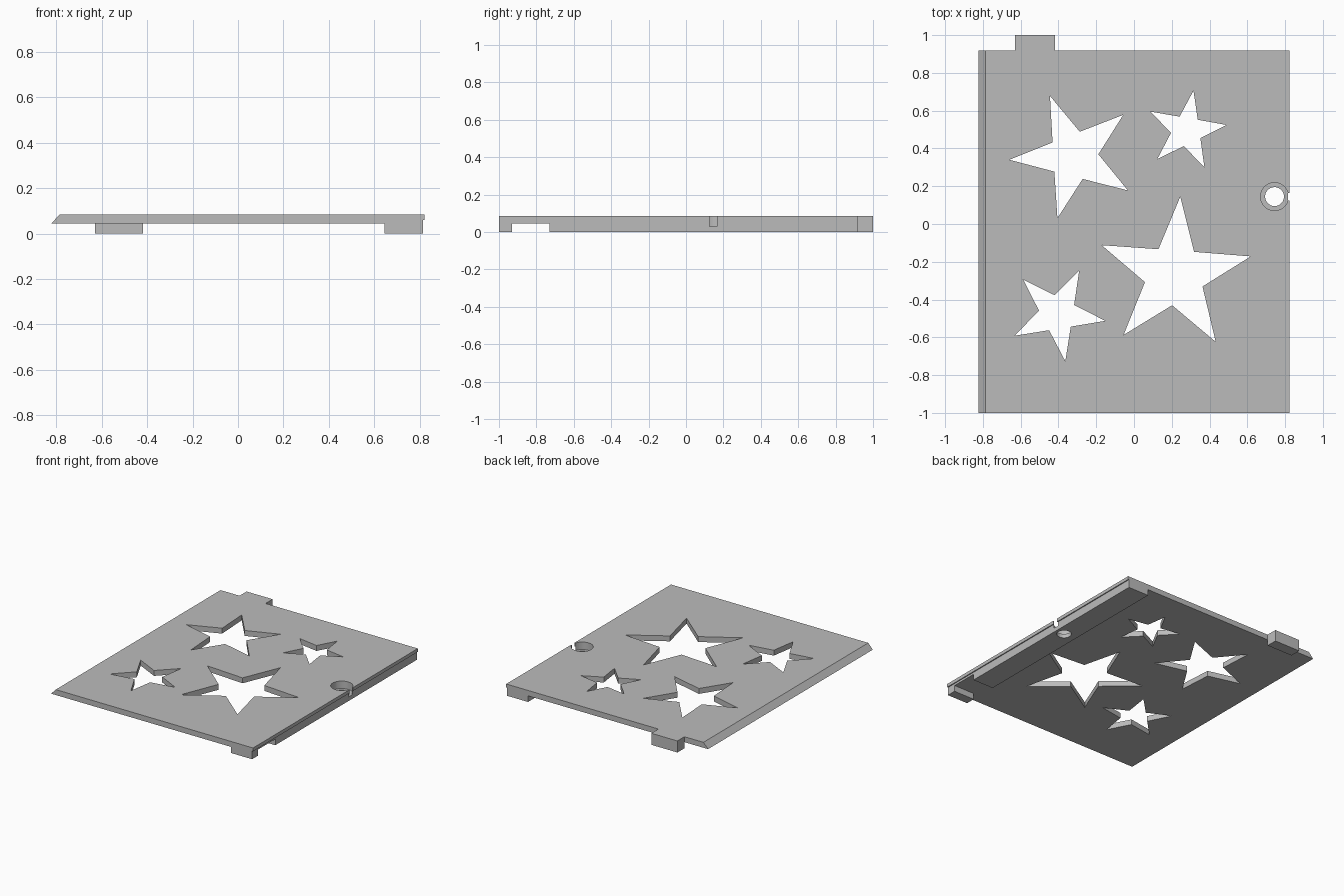
import bpy
import bmesh
from math import cos, sin, pi, radians

if "Cube" in bpy.data.objects:
    bpy.data.objects.remove(bpy.data.objects["Cube"], do_unlink=True)

GREY = (0.5, 0.5, 0.5, 1.0)
grey = bpy.data.materials.new("plain_grey")
grey.use_nodes = True
grey.diffuse_color = GREY
grey.node_tree.nodes["Principled BSDF"].inputs["Base Color"].default_value = GREY


def prism(name, points, offset):
    """Extrude a closed outline of 3D points along an offset."""
    bm = bmesh.new()
    face = bm.faces.new([bm.verts.new(p) for p in points])
    out = bmesh.ops.extrude_face_region(bm, geom=[face])
    moved = [g for g in out["geom"] if isinstance(g, bmesh.types.BMVert)]
    bmesh.ops.translate(bm, verts=moved, vec=offset)
    bmesh.ops.recalc_face_normals(bm, faces=bm.faces)
    mesh = bpy.data.meshes.new(name)
    bm.to_mesh(mesh)
    bm.free()
    mesh.materials.append(grey)
    obj = bpy.data.objects.new(name, mesh)
    bpy.context.collection.objects.link(obj)
    return obj


def box(name, x0, x1, y0, y1, z0, z1):
    outline = [(x0, y0, z0), (x1, y0, z0), (x1, y1, z0), (x0, y1, z0)]
    return prism(name, outline, (0, 0, z1 - z0))


def radial(name, cx, cy, radii, count, turn, z0, z1):
    """Upright prism whose corners cycle through the given radii."""
    outline = []
    for i in range(count):
        a = turn + 2 * pi * i / count
        r = radii[i % len(radii)]
        outline.append((cx + r * cos(a), cy + r * sin(a), z0))
    return prism(name, outline, (0, 0, z1 - z0))


def cut(target, cutter):
    mod = target.modifiers.new("cut", "BOOLEAN")
    mod.operation = "DIFFERENCE"
    mod.solver = "EXACT"
    mod.object = cutter
    cutter.hide_render = True
    cutters.append(cutter)


cutters = []
FRONT, BACK = -1.0, 0.918
UNDER, TOP = 0.045, 0.085

# Panel with a sloped left edge, a rail under the right edge and a thin lip
profile = [(-0.8225, UNDER), (0.645, UNDER), (0.645, 0), (0.815, 0),
           (0.815, 0.06), (0.8225, 0.06), (0.8225, TOP), (-0.785, TOP)]
panel = prism("panel", [(x, FRONT, z) for x, z in profile], (0, BACK - FRONT, 0))

# Gap in the rail near the front
cut(panel, box("rail_gap", 0.6, 0.9, -0.93, -0.73, -0.1, UNDER))

# Star windows: centre, size and turn
stars = [(-0.32, 0.361, 0.341, 183.5), (0.278, 0.494, 0.215, 80.1),
         (0.214, -0.27, 0.416, 85.7), (-0.405, -0.474, 0.256, -8.7)]
for x, y, r, turn in stars:
    cut(panel, radial("star_cutter", x, y, (r, r * 0.386), 10, radians(turn), -0.1, 0.2))

# Stepped screw hole breaking through the right edge
HX, HY = 0.744, 0.145
cut(panel, radial("screw_hole", HX, HY, (0.05,), 48, 0, -0.1, 0.2))
cut(panel, radial("screw_recess", HX, HY, (0.074,), 48, 0, 0.03, 0.2))
cut(panel, box("edge_slot", HX, 0.9, HY - 0.02, HY + 0.02, 0.03, 0.25))

# Bake the cuts and drop the cutters
bpy.context.view_layer.update()
evaluated = panel.evaluated_get(bpy.context.evaluated_depsgraph_get())
baked = bpy.data.meshes.new_from_object(evaluated)
panel.modifiers.clear()
panel.data = baked
for c in cutters:
    bpy.data.objects.remove(c, do_unlink=True)

# Locating tab on the back edge
box("back_tab", -0.63, -0.418, BACK, 1.0, 0, TOP)
